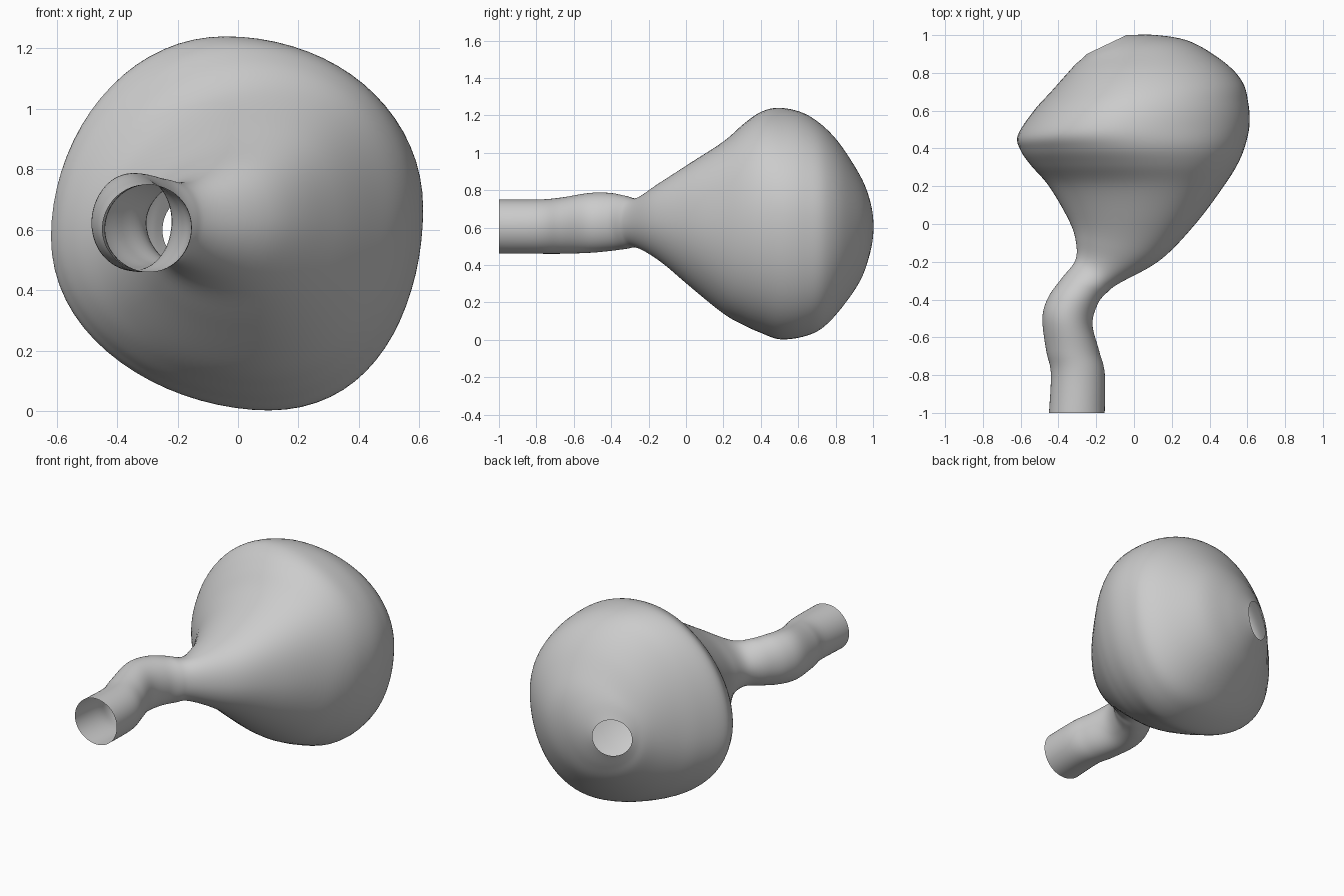
import bpy
import bmesh
import math
from mathutils import Vector

if "Cube" in bpy.data.objects:
    bpy.data.objects.remove(bpy.data.objects["Cube"], do_unlink=True)

RING_SIDES = 72
STEPS = 6

# Each section: left x, left y, right x, right y, bottom z, top z, top shift
inlet_sections = [
    (-.45, -1, -.155, -1, .46, .75, 0),
    (-.44, -.79, -.155, -.79, .46, .75, 0),
    (-.465, -.67, -.185, -.67, .46, .76, 0),
    (-.485, -.5, -.22, -.53, .465, .785, 0),
    (-.455, -.39, -.19, -.42, .475, .785, 0),
    (-.385, -.29, -.14, -.36, .485, .77, 0),
]
neck_sections = [
    (-.31, -.19, -.08, -.315, .49, .76, .03),
    (-.31, -.08, .14, -.19, .42, .84, .05),
    (-.35, .03, .325, 0, .29, .94, .07),
]
bulb_sections = [
    (-.45, .2, .475, .2, .14, 1.06, .08),
    (-.545, .31, .55, .32, .075, 1.16, .05),
    (-.6, .39, .59, .42, .035, 1.22, .01),
    (-.615, .47, .612, .53, .003, 1.24, -.04),
    (-.53, .6, .605, .64, .015, 1.215, -.05),
    (-.44, .7, .575, .75, .06, 1.15, -.04),
    (-.36, .79, .48, .855, .16, 1.045, -.02),
    (-.31, .845, .3, .965, .285, .905, 0),
    (-.275, .875, .12, 1, .39, .81, 0),
    (-.25, .9, -.04, 1, .485, .715, 0),
]


def make_material(name, color):
    material = bpy.data.materials.new(name)
    material.use_nodes = True
    material.diffuse_color = color
    shader = next(n for n in material.node_tree.nodes if n.type == 'BSDF_PRINCIPLED')
    shader.inputs["Base Color"].default_value = color
    return material


def blend(before, start, end, after, t):
    """Smooth curve through neighbouring section values."""
    return start + t / 2 * (end - before + t * (
        2 * before - 5 * start + 4 * end - after
        + t * (3 * (start - end) + after - before)))


def refine(sections):
    """Insert smoothly blended sections between the given ones."""
    last = len(sections) - 1
    for i in range(last):
        group = [sections[max(i - 1, 0)], sections[i],
                 sections[i + 1], sections[min(i + 2, last)]]
        for step in range(STEPS):
            yield [blend(*values, step / STEPS) for values in zip(*group)]
    yield sections[last]


def ring_points(section):
    """Oval ring, its underside pushed right and its flanks tipped as it grows."""
    left_x, left_y, right_x, right_y, bottom, top, top_shift = section
    left, right = Vector((left_x, left_y, 0)), Vector((right_x, right_y, 0))
    middle, across = (left + right) / 2, (right - left) / 2
    half_height = (top - bottom) / 2
    growth = (half_height / .62) ** 2
    for i in range(RING_SIDES):
        angle = math.tau * i / RING_SIDES
        c, s = math.cos(angle), math.sin(angle)
        point = middle + across * c
        point.x += (top_shift if s > 0 else .1 * growth) * s * s
        point.z = (top + bottom) / 2 + half_height * s + .05 * growth * c * abs(c)
        yield point


def loft(name, sections, material):
    """Open-ended skin through all the rings."""
    bm = bmesh.new()
    rings = [[bm.verts.new(p) for p in ring_points(s)] for s in refine(sections)]
    for lower, upper in zip(rings, rings[1:]):
        for i in range(RING_SIDES):
            j = (i + 1) % RING_SIDES
            bm.faces.new((lower[i], lower[j], upper[j], upper[i]))
    for face in bm.faces:
        face.smooth = True
    mesh = bpy.data.meshes.new(name)
    bm.to_mesh(mesh)
    bm.free()
    mesh.materials.append(material)
    obj = bpy.data.objects.new(name, mesh)
    bpy.context.collection.objects.link(obj)
    return obj


# Bent inlet tube flaring into a bulb with a round opening at the back
grey = make_material("plain_grey", (.6, .6, .6, 1))
loft("bulbous_vessel", inlet_sections + neck_sections + bulb_sections, grey)
